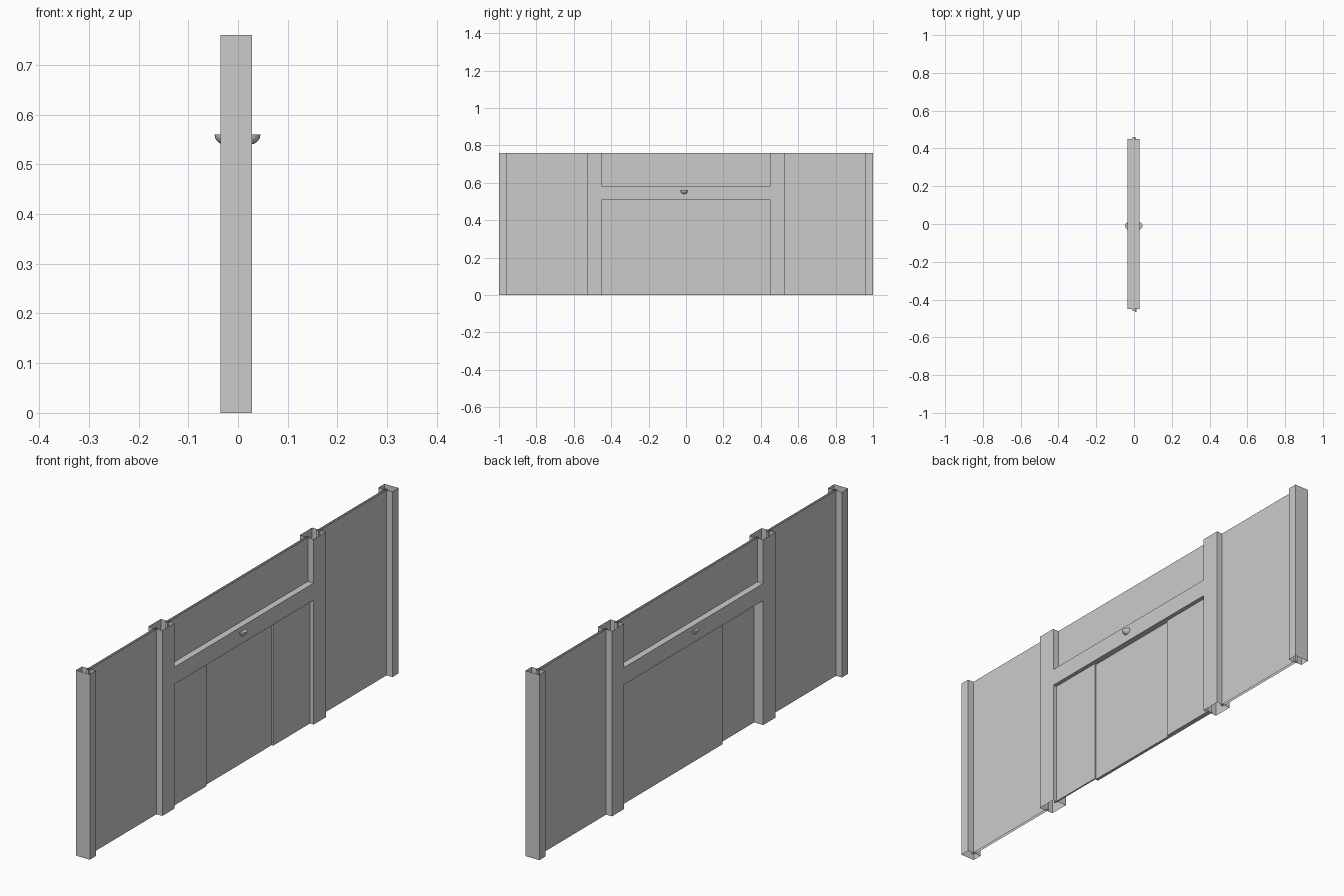
import bpy, bmesh
from mathutils import Vector

cube = bpy.data.objects.get("Cube")
if cube:
    bpy.data.objects.remove(cube, do_unlink=True)

H = 0.76                       # wall height
X0, X1 = -0.035, 0.028         # frame depth

grey = bpy.data.materials.new("light_grey")
grey.use_nodes = True
grey.diffuse_color = (0.6, 0.6, 0.6, 1)
bsdf = next(n for n in grey.node_tree.nodes if n.type == 'BSDF_PRINCIPLED')
bsdf.inputs["Base Color"].default_value = (0.6, 0.6, 0.6, 1)


def finish(name, bm):
    bmesh.ops.recalc_face_normals(bm, faces=bm.faces)
    mesh = bpy.data.meshes.new(name)
    bm.to_mesh(mesh)
    bm.free()
    mesh.materials.append(grey)
    obj = bpy.data.objects.new(name, mesh)
    bpy.context.collection.objects.link(obj)
    return obj


def slab(name, outline, x0, x1, open_ends=True):
    """Extrude a (y, z) outline along x; open ends drop the faces at floor and top."""
    bm = bmesh.new()
    a = [bm.verts.new((x0, y, z)) for y, z in outline]
    b = [bm.verts.new((x1, y, z)) for y, z in outline]
    bm.faces.new(a)
    bm.faces.new(b[::-1])
    n = len(outline)
    for i in range(n):
        j = (i + 1) % n
        z0, z1 = outline[i][1], outline[j][1]
        if open_ends and z0 == z1 and z0 in (0, H):
            continue
        bm.faces.new((a[i], b[i], b[j], a[j]))
    return finish(name, bm)


def rect(y0, y1, z0, z1):
    return [(y0, z0), (y1, z0), (y1, z1), (y0, z1)]


# Central frame: two hollow posts joined by a rail
half = [(0.45, 0.51), (0.45, 0), (0.53, 0), (0.53, H), (0.45, H), (0.45, 0.58)]
slab("door_frame", half + [(-y, z) for y, z in reversed(half)], X0, X1)

# Hollow end posts and thin side panels
for side, s in (("right", -1), ("left", 1)):
    slab(f"end_post_{side}", rect(s * 0.96, s * 1.0, 0, H), X0, X1)
    slab(f"side_panel_{side}", rect(s * 0.52, s * 0.97, 0, H), -0.0085, 0.0015)

# Panel above the rail
slab("upper_panel", rect(-0.46, 0.46, 0.575, H), -0.0085, 0.0015)

# Three lower doors at staggered depths
for name, y0, y1, x0, x1 in (("door_front", -0.465, -0.22, 0.006, 0.012),
                             ("door_middle", -0.225, 0.22, -0.008, 0.004),
                             ("door_rear", 0.212, 0.457, -0.008, 0.011)):
    slab(name, rect(y0, y1, 0, 0.512), x0, x1, open_ends=False)

# Half-dome pulls on both faces of the rail
for name, x in (("pull_left", 0.025), ("pull_right", -0.027)):
    bm = bmesh.new()
    bmesh.ops.create_uvsphere(bm, u_segments=24, v_segments=12, radius=0.02)
    cut = bmesh.ops.bisect_plane(bm, geom=bm.verts[:] + bm.edges[:] + bm.faces[:],
                                 plane_co=(0, 0, 0), plane_no=(0, 0, 1), clear_outer=True)
    rim = [e for e in bm.edges if e.is_boundary]
    bmesh.ops.contextual_create(bm, geom=rim)
    for f in bm.faces:
        f.smooth = len(f.verts) < 5
    for e in bm.edges:
        e.smooth = not all(abs(v.co.z) < 1e-5 for v in e.verts)
    bmesh.ops.translate(bm, verts=bm.verts, vec=Vector((x, -0.01, 0.56)))
    finish(name, bm)
